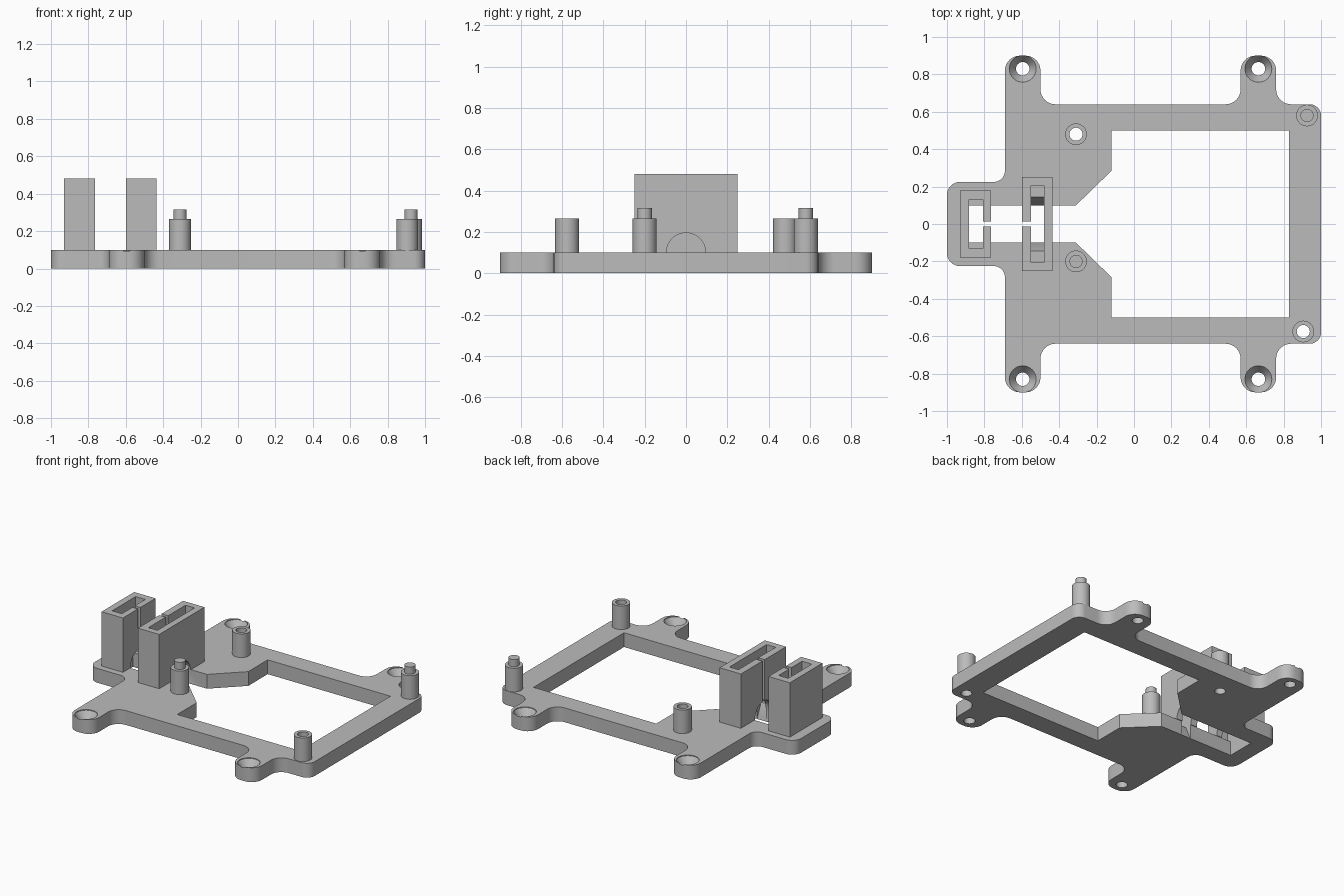
import bpy, bmesh, math
from mathutils import Vector

if "Cube" in bpy.data.objects:
    bpy.data.objects.remove(bpy.data.objects["Cube"], do_unlink=True)

GREY = (0.5, 0.5, 0.5, 1)
grey = bpy.data.materials.new("plain grey")
grey.use_nodes = True
grey.diffuse_color = GREY
grey.node_tree.nodes["Principled BSDF"].inputs["Base Color"].default_value = GREY

THICK = 0.1
BOX_TOP = 0.48


def add_object(name, bm):
    bmesh.ops.recalc_face_normals(bm, faces=bm.faces)
    mesh = bpy.data.meshes.new(name)
    bm.to_mesh(mesh)
    bm.free()
    mesh.materials.append(grey)
    obj = bpy.data.objects.new(name, mesh)
    bpy.context.collection.objects.link(obj)
    return obj


def prism(name, points, low, high, axis="z"):
    """Extrude a 2D outline along z (points are x, y) or x (points are y, z)."""
    bm = bmesh.new()

    def place(p, t):
        return (p[0], p[1], t) if axis == "z" else (t, p[0], p[1])

    a = [bm.verts.new(place(p, low)) for p in points]
    b = [bm.verts.new(place(p, high)) for p in points]
    bm.faces.new(a)
    bm.faces.new(b)
    for i in range(len(a)):
        j = (i + 1) % len(a)
        bm.faces.new((a[i], a[j], b[j], b[i]))
    return add_object(name, bm)


def block(name, x0, x1, half_y, z0, z1):
    return prism(name, [(x0, -half_y), (x1, -half_y), (x1, half_y), (x0, half_y)], z0, z1)


def lathe(name, x, y, profile, sides=32):
    """Turn a list of (radius, z) pairs about a vertical axis."""
    bm = bmesh.new()
    rings = []
    for r, z in profile:
        angles = [2 * math.pi * i / sides for i in range(sides)]
        rings.append([bm.verts.new((x + r * math.cos(t), y + r * math.sin(t), z)) for t in angles])
    for a, b in zip(rings, rings[1:]):
        for i in range(sides):
            j = (i + 1) % sides
            bm.faces.new((a[i], a[j], b[j], b[i]))
    bm.faces.new(rings[0])
    bm.faces.new(rings[-1])
    return add_object(name, bm)


def cut(target, cutter):
    mod = target.modifiers.new("cut", "BOOLEAN")
    mod.operation = "DIFFERENCE"
    mod.solver = "EXACT"
    mod.object = cutter
    bpy.context.view_layer.update()
    bpy.context.view_layer.objects.active = target
    bpy.ops.object.modifier_apply(modifier=mod.name)
    bpy.data.objects.remove(cutter, do_unlink=True)


def fillet(corners, steps=8):
    """Round each (x, y, radius) corner of a right-angled outline."""
    out = []
    for i, (x, y, r) in enumerate(corners):
        p = Vector((x, y))
        u = (Vector(corners[i - 1][:2]) - p).normalized() * r
        v = (Vector(corners[(i + 1) % len(corners)][:2]) - p).normalized() * r
        for k in range(steps + 1):
            t = k / steps * math.pi / 2
            out.append(p + u * (1 - math.sin(t)) + v * (1 - math.cos(t)))
    return out


def mirrored(half):
    return half + [(p[0], -p[1], *p[2:]) for p in reversed(half)]


def smooth(obj):
    bpy.ops.object.select_all(action="DESELECT")
    obj.select_set(True)
    bpy.context.view_layer.objects.active = obj
    bpy.ops.object.shade_smooth_by_angle(angle=math.radians(30))


# Base plate with four mounting ears and a left tab
half_outline = [(-1, .225, .07), (-.69, .225, .06), (-.69, .9, .08), (-.5, .9, .08),
                (-.5, .64, .08), (.57, .64, .08), (.57, .9, .08), (.76, .9, .08),
                (.76, .64, .08), (1, .64, .06)]
plate = prism("base_plate", fillet(mirrored(half_outline)), 0, THICK)

# Large opening that narrows into the cable slot
half_opening = [(-.883, .1), (-.31, .1), (-.12, .285), (-.12, .5), (.83, .5)]
cut(plate, prism("opening_cutter", mirrored(half_opening), -.05, .2))

# Sloped slot ends under the wide holder
slope = [(-.0775, -.05), (.0775, -.05), (.1675, .15), (-.1675, .15)]
cut(plate, prism("slope_cutter", slope, -.55, -.48, "x"))

# Countersunk screw holes in the ears
for x in (-.595, .665):
    for y in (-.83, .83):
        cut(plate, lathe("screw_cutter", x, y,
                         [(.036, -.05), (.036, .045), (.072, .095), (.072, .2)]))

# Hollow posts, open right through the plate
for name, x, y in (("back_hollow_post", -.31, .48), ("front_hollow_post", .905, -.575)):
    post = lathe(name, x, y, [(.058, THICK), (.058, .265)])
    for target in (post, plate):
        cut(target, lathe("bore_cutter", x, y, [(.035, -.05), (.035, .4)]))
    smooth(post)

# Posts with a locating peg on top
for name, x, y in (("front_peg_post", -.31, -.2), ("back_peg_post", .925, .58)):
    smooth(lathe(name, x, y, [(.058, THICK), (.058, .265), (.035, .265), (.035, .315)]))
smooth(plate)

# Two upright hollow holders, slit on their facing walls, with a cable arch
arch = [(.095 * math.cos(math.pi * i / 20), THICK + .095 * math.sin(math.pi * i / 20))
        for i in range(21)]
arch = [(.095, 0)] + arch + [(-.095, 0)]
holders = (("narrow_holder", -.93, -.765, .18, -.883, -.808, .13, (-.84, -.74), (-.84, -.74)),
           ("wide_holder", -.6, -.435, .25, -.55, -.48, .205, (-.63, -.52), (-.63, -.4)))
for name, x0, x1, hy, c0, c1, ch, slit, tunnel in holders:
    holder = block(name, x0, x1, hy, THICK, BOX_TOP)
    cut(holder, block("cavity_cutter", c0, c1, ch, 0, .6))
    cut(holder, block("slit_cutter", *slit, .013, 0, .6))
    cut(holder, prism("arch_cutter", arch, *tunnel, "x"))
    smooth(holder)
